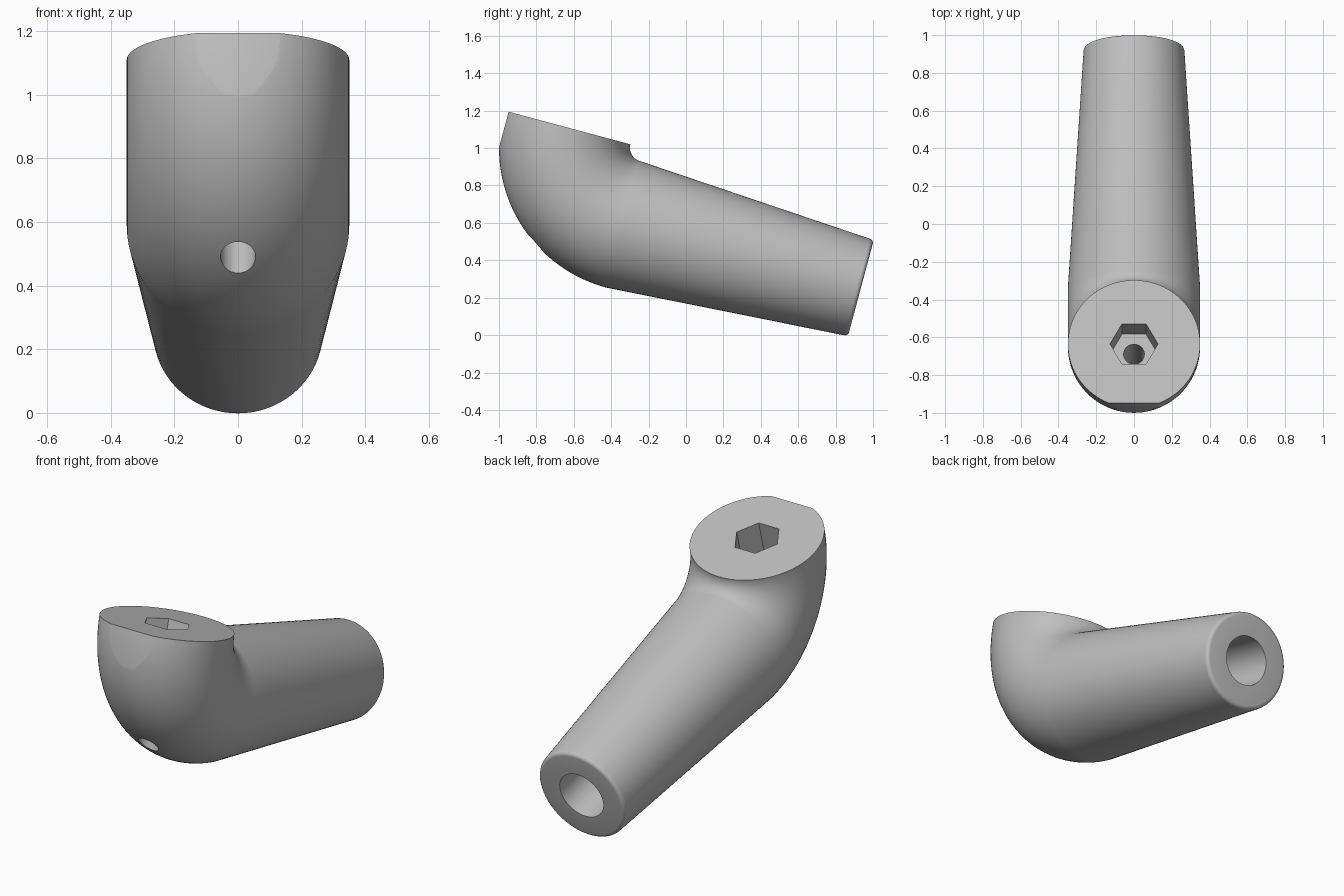
import bpy
import bmesh
from math import sin, cos, pi, radians

if "Cube" in bpy.data.objects:
    bpy.data.objects.remove(bpy.data.objects["Cube"], do_unlink=True)

TILT = radians(-15)            # whole fitting leans down toward the back
SIDES = 96
BEND_Y, BEND_Z = -0.478, 0.908  # centre of the elbow bend
BEND_R, TUBE_R = 0.423, 0.35
ARM_END, ARM_R, ROUND = 0.838, 0.267, 0.022

grey = bpy.data.materials.new("plain grey")
grey.use_nodes = True
grey.diffuse_color = (0.52, 0.52, 0.52, 1)
grey.node_tree.nodes["Principled BSDF"].inputs["Base Color"].default_value = grey.diffuse_color


def ring(bm, angle, shift, radius):
    """Circle of vertices across the swept path."""
    verts = []
    for i in range(SIDES):
        a = 2 * pi * i / SIDES
        reach = BEND_R + radius * cos(a)
        verts.append(bm.verts.new((radius * sin(a),
                                   BEND_Y + shift - cos(angle) * reach,
                                   BEND_Z - sin(angle) * reach)))
    return verts


def make_object(name, bm):
    bmesh.ops.recalc_face_normals(bm, faces=bm.faces)
    mesh = bpy.data.meshes.new(name)
    bm.to_mesh(mesh)
    bm.free()
    mesh.materials.append(grey)
    obj = bpy.data.objects.new(name, mesh)
    bpy.context.collection.objects.link(obj)
    return obj


def cutter(name, sides, radius, depth, location, rotation=(0, 0, 0)):
    bpy.ops.mesh.primitive_cylinder_add(vertices=sides, radius=radius, depth=depth,
                                        location=location, rotation=rotation)
    obj = bpy.context.object
    obj.name = name
    obj.hide_render = True
    obj.data.materials.append(grey)
    return obj


# Elbow quarter bend followed by the tapered arm with a rounded end
bm = bmesh.new()
STEPS = 40
rings = [ring(bm, pi / 2 * i / STEPS, 0, TUBE_R) for i in range(STEPS + 1)]
arm_length = ARM_END - BEND_Y
for i in range(6):
    t = pi / 2 * i / 5
    rings.append(ring(bm, pi / 2, arm_length - ROUND + ROUND * sin(t),
                      ARM_R - ROUND + ROUND * cos(t)))
for a, b in zip(rings, rings[1:]):
    for i in range(SIDES):
        j = (i + 1) % SIDES
        bm.faces.new((a[i], a[j], b[j], b[i]))
bm.faces.new(rings[0])
bm.faces.new(rings[-1])
body = make_object("elbow_body", bm)

# Cutters: hex socket, bolt hole, rear bore and the flat on the nose
socket_y = BEND_Y - BEND_R
hex_depth, bore_depth = 0.21, 0.8
cutters = [
    cutter("hex_socket_cutter", 6, 0.127, 2 * hex_depth,
           (0, socket_y, BEND_Z), (0, 0, pi / 2)),
    cutter("bolt_hole_cutter", 32, 0.055, 1.0, (0, socket_y, BEND_Z - 0.65)),
    cutter("rear_bore_cutter", 32, 0.135, 2 * bore_depth,
           (0, ARM_END, BEND_Z - BEND_R), (pi / 2, 0, 0)),
]
bpy.ops.mesh.primitive_cube_add(size=1, location=(0, -1.725, BEND_Z))
flat = bpy.context.object
flat.name = "nose_flat_cutter"
flat.hide_render = True
flat.data.materials.append(grey)
cutters.append(flat)

bpy.ops.object.select_all(action="DESELECT")
bpy.context.view_layer.objects.active = body
body.select_set(True)
for c in cutters:
    mod = body.modifiers.new(c.name, "BOOLEAN")
    mod.operation = "DIFFERENCE"
    mod.solver = "EXACT"
    mod.object = c
    bpy.ops.object.modifier_apply(modifier=mod.name)
for c in cutters:
    bpy.data.objects.remove(c, do_unlink=True)

# Lean the finished fitting and smooth the curved surfaces
body.rotation_euler.x = TILT
bpy.ops.object.shade_smooth_by_angle(angle=radians(30))
